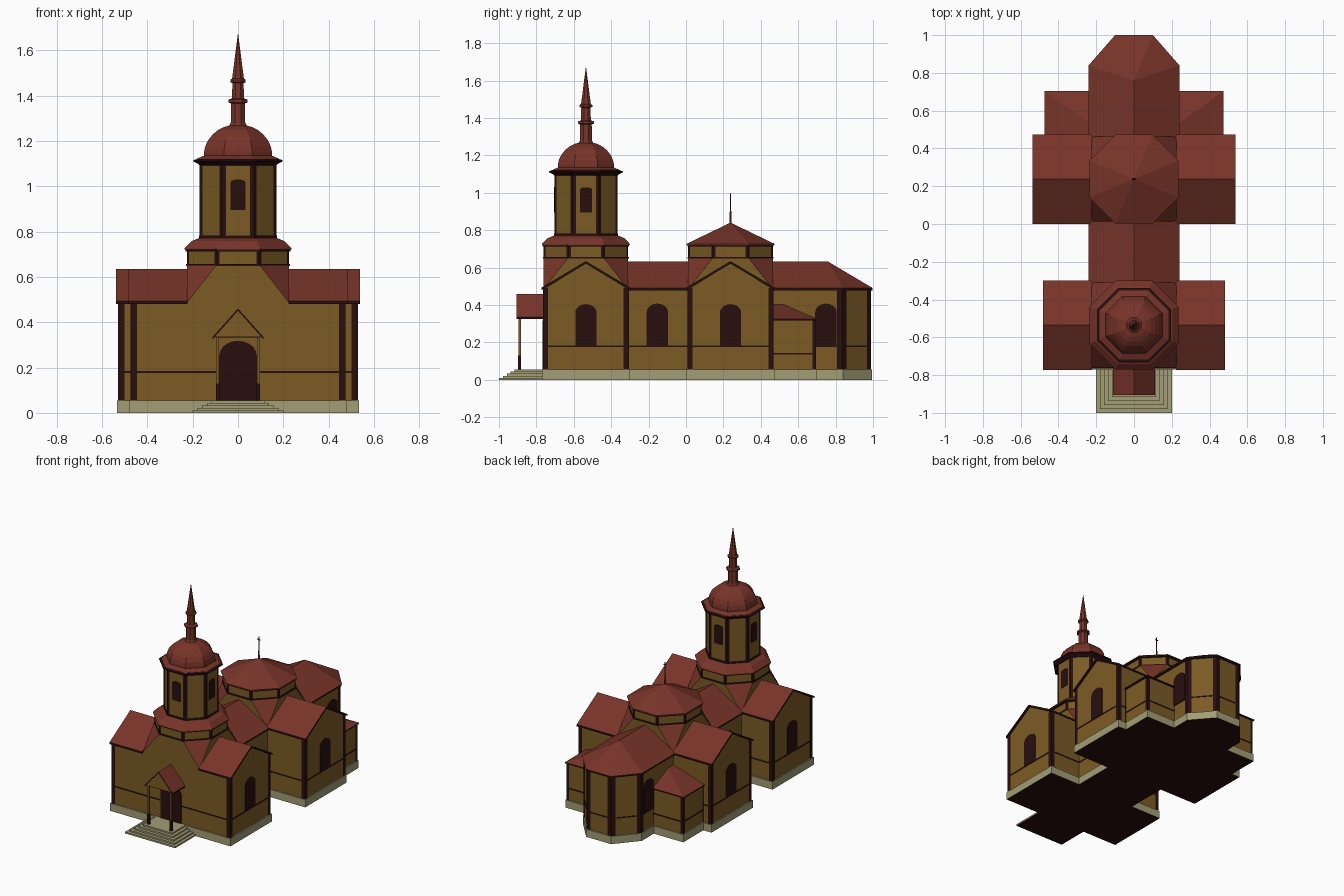
import bpy, bmesh, math
from mathutils import Vector

if "Cube" in bpy.data.objects:
    bpy.data.objects.remove(bpy.data.objects["Cube"])


def material(name, rgb):
    m = bpy.data.materials.new(name)
    m.diffuse_color = (*rgb, 1)
    m.use_nodes = True
    m.node_tree.nodes["Principled BSDF"].inputs["Base Color"].default_value = m.diffuse_color
    return m


RED = material("red_roof", (0.185, 0.034, 0.022))
GOLD = material("ochre_wall", (0.20, 0.105, 0.018))
DARK = material("dark_brown_trim", (0.021, 0.0045, 0.0045))
STONE = material("pale_stone", (0.36, 0.34, 0.18))


def finish(name, bm, mats, rule=None):
    """Turn a bmesh into an object; rule(normal) gives the material index."""
    bmesh.ops.recalc_face_normals(bm, faces=bm.faces)
    bm.normal_update()
    if rule:
        for f in bm.faces:
            f.material_index = int(rule(f.normal))
    me = bpy.data.meshes.new(name)
    bm.to_mesh(me)
    bm.free()
    for m in mats:
        me.materials.append(m)
    ob = bpy.data.objects.new(name, me)
    bpy.context.collection.objects.link(ob)
    return ob


def add_prism(bm, base, shift):
    """Extrude a planar 3D polygon along a vector."""
    a = [bm.verts.new(p) for p in base]
    b = [bm.verts.new(Vector(p) + Vector(shift)) for p in base]
    n = len(a)
    bm.faces.new(a)
    bm.faces.new(b[::-1])
    for i in range(n):
        bm.faces.new((a[i], b[i], b[(i + 1) % n], a[(i + 1) % n]))


def prism(name, poly, z0, z1, mats, rule=None):
    bm = bmesh.new()
    add_prism(bm, [(x, y, z0) for x, y in poly], (0, 0, z1 - z0))
    return finish(name, bm, mats, rule)


def hull(name, pts, mats, rule=None):
    bm = bmesh.new()
    for p in pts:
        bm.verts.new(p)
    bmesh.ops.convex_hull(bm, input=bm.verts)
    bmesh.ops.dissolve_limit(bm, angle_limit=0.01, verts=bm.verts, edges=bm.edges)
    return finish(name, bm, mats, rule)


def rect(x0, x1, y0, y1):
    return [(x0, y0), (x1, y0), (x1, y1), (x0, y1)]


def octagon(apothem, cy):
    r = apothem / math.cos(math.pi / 8)
    return [(r * math.cos(math.pi / 8 + i * math.pi / 4),
             cy + r * math.sin(math.pi / 8 + i * math.pi / 4)) for i in range(8)]


def offset(poly, d):
    out, n = [], len(poly)
    for i in range(n):
        p, q, r = (Vector(poly[j % n]) for j in (i - 1, i, i + 1))
        a, b = (q - p).normalized(), (r - q).normalized()
        na, nb = Vector((a.y, -a.x)), Vector((b.y, -b.x))
        out.append(tuple(q + (na + nb) * d / (1 + na.dot(nb))))
    return out


def corner_posts(name, poly, z0, z1, w):
    """Dark boards wrapping every corner of an outline."""
    bm, o = bmesh.new(), offset(poly, 0.004)
    for i in range(len(o)):
        p, q, r = (Vector(o[j % len(o)]) for j in (i - 1, i, i + 1))
        tri = [q + (p - q).normalized() * w, q, q + (r - q).normalized() * w]
        add_prism(bm, [(v.x, v.y, z0) for v in tri], (0, 0, z1 - z0))
    finish(name, bm, [DARK])


def lathe8(name, profile, cy, mat):
    """Eight-sided turned form from (apothem, z) points."""
    bm = bmesh.new()
    rings = [[bm.verts.new((x, y, z)) for x, y in octagon(r, cy)] for r, z in profile]
    for a, b in zip(rings, rings[1:]):
        for i in range(8):
            bm.faces.new((a[i], a[(i + 1) % 8], b[(i + 1) % 8], b[i]))
    bm.faces.new(rings[0])
    bm.faces.new(rings[-1])
    finish(name, bm, [mat])


def gable_roof(name, w, eave, ridge, place, shift, t=0.014):
    """Two sloping sheets, red on top and dark along the edges."""
    sec = [(-w, eave), (0, ridge), (w, eave), (w, eave - t), (0, ridge - t), (-w, eave - t)]
    bm = bmesh.new()
    add_prism(bm, [place(s, z) for s, z in sec], shift)
    finish(name, bm, [DARK, RED], lambda n: n.z > 0.1)


def opening(name, x, y, angle, half, z0, z1, rise):
    """Thin arched plate lying on a wall that faces the given angle."""
    pts = [(-half, z0), (half, z0)]
    pts += [(half * math.cos(i * math.pi / 10), z1 - rise + rise * math.sin(i * math.pi / 10))
            for i in range(11)]
    n = Vector((math.cos(angle), math.sin(angle), 0))
    t = Vector((-n.y, n.x, 0))
    bm = bmesh.new()
    add_prism(bm, [Vector((x, y, 0)) + t * u + Vector((0, 0, z)) for u, z in pts], n * 0.005)
    finish(name, bm, [DARK])


# Ground plan: each block gets plinth, walls, belt line and corner boards
TOWER_Y, REAR_Y, H = -0.535, 0.238, 0.226
apse_plan = [(-0.225, -0.5), (0.225, -0.5), (0.225, 0.835), (0.095, 0.985),
             (-0.095, 0.985), (-0.225, 0.835)]
blocks = [("nave", apse_plan, 0.485, 0.18),
          ("front_transept", rect(-0.47, 0.47, TOWER_Y - H, TOWER_Y + H), 0.49, 0.18),
          ("rear_transept", rect(-0.525, 0.525, REAR_Y - H, REAR_Y + H), 0.49, 0.18),
          ("left_annex", rect(-0.46, -0.2, 0.45, 0.692), 0.325, 0.14),
          ("right_annex", rect(0.2, 0.46, 0.45, 0.692), 0.325, 0.14)]
for name, plan, top, belt in blocks:
    prism(name + "_plinth", offset(plan, 0.009), 0, 0.055, [STONE, DARK], lambda n: n.z < -0.9)
    prism(name + "_walls", plan, 0.05, top, [GOLD])
    prism(name + "_belt", offset(plan, 0.003), belt - 0.004, belt + 0.004, [DARK])
    corner_posts(name + "_corner_boards", plan, 0.055, top, 0.028 if top > 0.4 else 0.02)

# Nave roof with hipped apse
eave = [(-0.24, -0.5), (0.24, -0.5), (0.24, 0.84), (0.1, 1.0), (-0.1, 1.0), (-0.24, 0.84)]
prism("nave_eave", offset(eave, -0.003), 0.477, 0.49, [DARK])
hull("nave_roof", [(x, y, 0.49) for x, y in eave] + [(0, -0.5, 0.632), (0, 0.76, 0.632)], [RED])

# Transept gables, roofs and end windows
for label, cy, half in (("front", TOWER_Y, 0.47), ("rear", REAR_Y, 0.525)):
    for s, side in ((-1, "left"), (1, "right")):
        bm = bmesh.new()
        add_prism(bm, [(s * half, cy - H, 0.485), (s * half, cy + H, 0.485), (s * half, cy, 0.622)],
                  (-s * (half - 0.2), 0, 0))
        finish(f"{label}_{side}_gable", bm, [GOLD])
        gable_roof(f"{label}_{side}_transept_roof", 0.237, 0.494, 0.635,
                   lambda u, z: (s * (half + 0.013), cy + u, z), (-s * (half - 0.21), 0, 0))
        opening(f"{label}_{side}_window", s * half, cy, 0 if s > 0 else math.pi,
                0.057, 0.18, 0.405, 0.045)
    # Square base turning into an octagon, with red corner slopes
    hull(label + "_drum_base",
         [(x, y, 0.485) for x, y in rect(-H, H, cy - H, cy + H)]
         + [(x, y, 0.655) for x, y in octagon(H, cy)], [GOLD, RED],
         lambda n: abs(n.x) > 0.1 and abs(n.y) > 0.1)
    # Low drum with panels
    ring = octagon(0.222, cy)
    prism(label + "_drum", ring, 0.65, 0.722, [GOLD])
    corner_posts(label + "_drum_posts", ring, 0.65, 0.72, 0.013)
    prism(label + "_drum_sill", octagon(0.229, cy), 0.648, 0.657, [DARK])
    prism(label + "_drum_cornice", octagon(0.231, cy), 0.713, 0.723, [DARK])

# Nave and apse side windows, annex roofs
for s, side in ((-1, "left"), (1, "right")):
    for label, y in (("nave", -0.153), ("apse", 0.748)):
        opening(f"{side}_{label}_window", s * 0.225, y, 0 if s > 0 else math.pi,
                0.057, 0.18, 0.408, 0.045)
    base = rect(0.2, 0.473, 0.45, 0.703)
    hull(f"{side}_annex_roof", [(s * x, y, z) for x, y in base for z in (0.318, 0.326)]
         + [(s * 0.22, 0.45, 0.405), (s * 0.22, 0.52, 0.405)], [DARK, RED], lambda n: n.z > 0.05)

# Rear octagonal roof with cross
lathe8("rear_drum_roof", [(0.236, 0.722), (0.236, 0.727), (0.006, 0.838), (0.004, 0.9), (0.002, 0.96)],
       REAR_Y, RED)
prism("cross_upright", rect(-0.002, 0.002, REAR_Y - 0.002, REAR_Y + 0.002), 0.92, 0.997, [DARK])
prism("cross_arm", rect(-0.013, 0.013, REAR_Y - 0.002, REAR_Y + 0.002), 0.974, 0.979, [DARK])

# Bell tower: skirt roof, shaft, cornice, dome and spire
lathe8("tower_skirt_roof", [(0.236, 0.722), (0.234, 0.728), (0.205, 0.758), (0.165, 0.774)], TOWER_Y, RED)
shaft = octagon(0.165, TOWER_Y)
prism("tower_shaft", shaft, 0.77, 1.105, [GOLD])
corner_posts("tower_corner_boards", shaft, 0.77, 1.10, 0.016)
prism("tower_foot_band", octagon(0.171, TOWER_Y), 0.77, 0.782, [DARK])
lathe8("tower_cornice", [(0.168, 1.092), (0.178, 1.1), (0.197, 1.11), (0.197, 1.116), (0.165, 1.124)],
       TOWER_Y, DARK)
lathe8("tower_cornice_cap", [(0.183, 1.115), (0.183, 1.121), (0.15, 1.135)], TOWER_Y, RED)
lathe8("tower_dome", [(0.15, 1.12), (0.15, 1.15), (0.145, 1.175), (0.132, 1.203), (0.112, 1.228),
                      (0.088, 1.248), (0.06, 1.262), (0.03, 1.27)], TOWER_Y, RED)
lathe8("spire", [(0.042, 1.262), (0.032, 1.28), (0.031, 1.365), (0.042, 1.37), (0.042, 1.382),
                 (0.026, 1.388), (0.025, 1.455), (0.034, 1.46), (0.034, 1.47), (0.026, 1.475),
                 (0.001, 1.67)], TOWER_Y, RED)
for i in range(4):
    a = i * math.pi / 2
    opening(f"tower_window_{i}", 0.165 * math.cos(a), TOWER_Y + 0.165 * math.sin(a), a,
            0.032, 0.895, 1.03, 0.012)

# Entrance steps, door and porch
for i in range(5):
    d = 0.021 * i
    prism(f"step_{i}", rect(-0.2 + d, 0.2 - d, -1.0 + d, -0.74), 0, 0.011 * (i + 1),
          [STONE, DARK], lambda n: n.z < -0.9)
opening("door", 0, TOWER_Y - H, -math.pi / 2, 0.083, 0.055, 0.318, 0.065)
gable_roof("porch_roof", 0.112, 0.335, 0.46, lambda u, z: (u, -0.905, z), (0, 0.15, 0), 0.01)
bm = bmesh.new()
add_prism(bm, [(-0.1, -0.902, 0.338), (0.1, -0.902, 0.338), (0, -0.902, 0.456)], (0, 0.012, 0))
finish("porch_gable", bm, [GOLD])
prism("porch_front_beam", rect(-0.1, 0.1, -0.898, -0.884), 0.333, 0.343, [DARK])
for s, side in ((-1, "left"), (1, "right")):
    x = s * 0.09
    prism(f"{side}_porch_post", rect(x - 0.006, x + 0.006, -0.895, -0.883), 0.05, 0.34, [GOLD])
    prism(f"{side}_porch_post_foot", rect(x - 0.008, x + 0.008, -0.897, -0.881), 0.05, 0.13, [DARK])
    prism(f"{side}_porch_side_beam", rect(x - 0.006, x + 0.006, -0.89, -0.755), 0.33, 0.343, [DARK])
